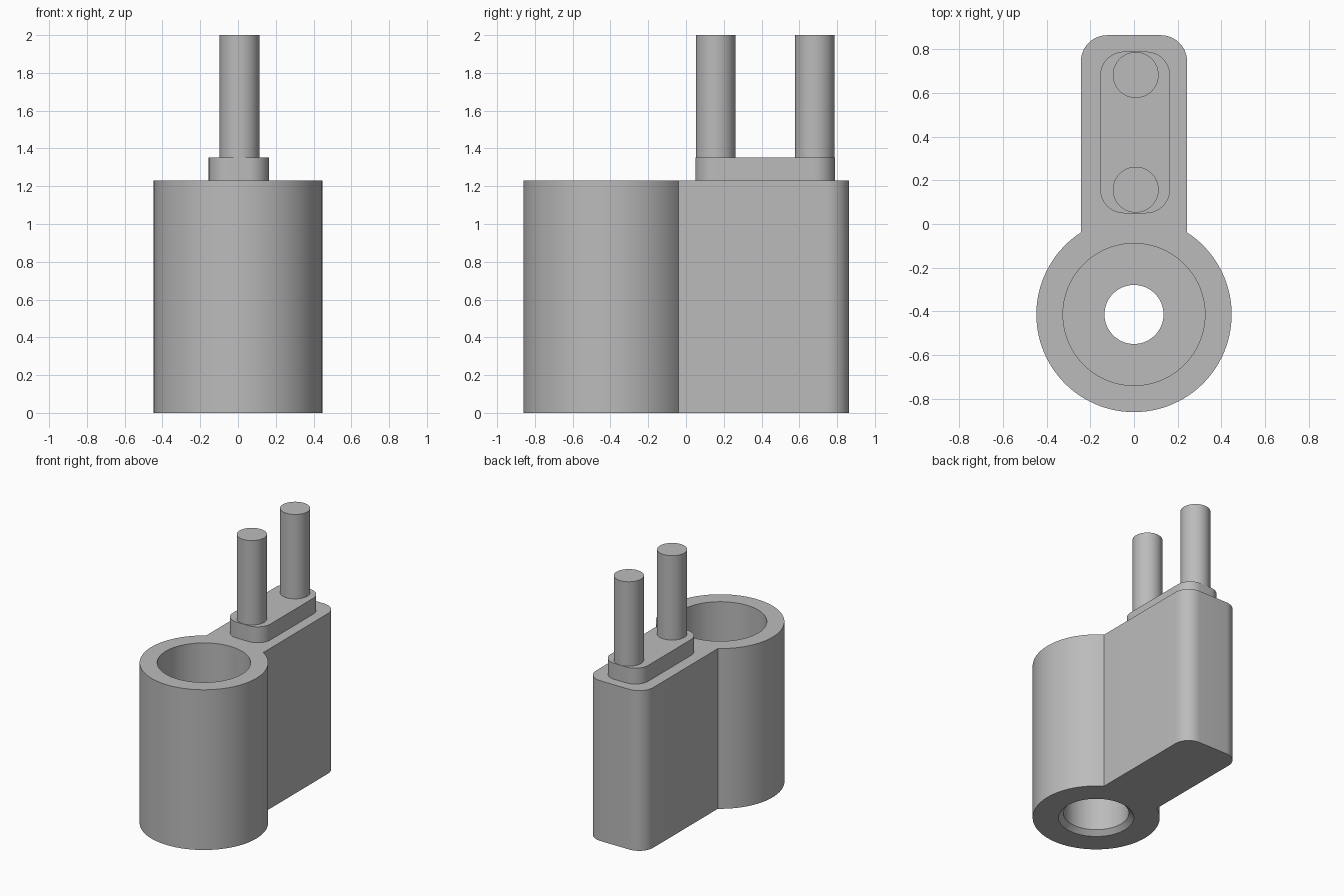
import bpy, bmesh
from math import cos, sin, pi, asin

cube = bpy.data.objects.get("Cube")
if cube:
    bpy.data.objects.remove(cube, do_unlink=True)

GREY = (0.5, 0.5, 0.5, 1)
grey = bpy.data.materials.new("plain grey")
grey.use_nodes = True
grey.diffuse_color = GREY
for node in grey.node_tree.nodes:
    if node.type == 'BSDF_PRINCIPLED':
        node.inputs["Base Color"].default_value = GREY


def arc(cx, cy, r, start, end, steps):
    """Points on an arc, both ends included."""
    angles = [start + (end - start) * i / steps for i in range(steps + 1)]
    return [(cx + r * cos(a), cy + r * sin(a)) for a in angles]


def finish(name, bm):
    bmesh.ops.recalc_face_normals(bm, faces=bm.faces)
    mesh = bpy.data.meshes.new(name)
    bm.to_mesh(mesh)
    bm.free()
    mesh.materials.append(grey)
    obj = bpy.data.objects.new(name, mesh)
    bpy.context.collection.objects.link(obj)
    return obj


def prism(name, outline, bottom, top):
    bm = bmesh.new()
    face = bm.faces.new([bm.verts.new((x, y, bottom)) for x, y in outline])
    grown = bmesh.ops.extrude_face_region(bm, geom=[face])["geom"]
    for v in grown:
        if isinstance(v, bmesh.types.BMVert):
            v.co.z = top
    return finish(name, bm)


def lathe(name, profile, cx, cy, steps):
    """Closed solid turned about a vertical axis from (radius, z) points."""
    bm = bmesh.new()
    rings = [[bm.verts.new((x, y, z)) for x, y in arc(cx, cy, r, 0, 2 * pi, steps)[:-1]]
             for r, z in profile]
    for low, high in zip(rings, rings[1:]):
        for i in range(steps):
            j = (i + 1) % steps
            bm.faces.new((low[i], low[j], high[j], high[i]))
    bm.faces.new(rings[0])
    bm.faces.new(rings[-1])
    return finish(name, bm)


def smooth(obj):
    bpy.ops.object.select_all(action='DESELECT')
    obj.select_set(True)
    bpy.context.view_layer.objects.active = obj
    bpy.ops.object.shade_smooth_by_angle(angle=pi / 6)


# Body: round sleeve running into a flat block with rounded back corners
SLEEVE_Y, SLEEVE_R, HALF, BACK, CORNER, HEIGHT = -0.414, 0.447, 0.243, 0.864, 0.12, 1.23
side = asin(HALF / SLEEVE_R)
outline = arc(0, SLEEVE_Y, SLEEVE_R, pi / 2 + side, 5 * pi / 2 - side, 96)
outline += arc(HALF - CORNER, BACK - CORNER, CORNER, 0, pi / 2, 12)
outline += arc(CORNER - HALF, BACK - CORNER, CORNER, pi / 2, pi, 12)
body = prism("body", outline, 0, HEIGHT)

# Stepped bore: chamfered lower socket, narrow throat, wide upper cup
bore = [(0.3, -0.035), (0.23, 0.035), (0.23, 0.4), (0.135, 0.4),
        (0.135, 0.5), (0.325, 0.5), (0.325, HEIGHT + 0.1)]
cutter = lathe("bore_cutter", bore, 0, SLEEVE_Y, 96)
cutter.hide_render = True
cut = body.modifiers.new("bore", 'BOOLEAN')
cut.operation = 'DIFFERENCE'
cut.solver = 'EXACT'
cut.object = cutter
smooth(body)
bpy.ops.object.modifier_apply(modifier="bore")
bpy.data.objects.remove(cutter, do_unlink=True)
smooth(body)

# Raised plinth with rounded corners
PX, PY, PW, PL, PR = 0.005, 0.419, 0.16, 0.37, 0.11
pad = []
for k, (sx, sy) in enumerate([(1, 1), (-1, 1), (-1, -1), (1, -1)]):
    pad += arc(PX + sx * (PW - PR), PY + sy * (PL - PR), PR, k * pi / 2, (k + 1) * pi / 2, 12)
smooth(prism("plinth", pad, HEIGHT, 1.352))

# Two upright pins
for name, y in (("front_pin", 0.157), ("back_pin", 0.682)):
    smooth(lathe(name, [(0.105, 1.34), (0.105, 2.0)], 0.008, y, 48))
